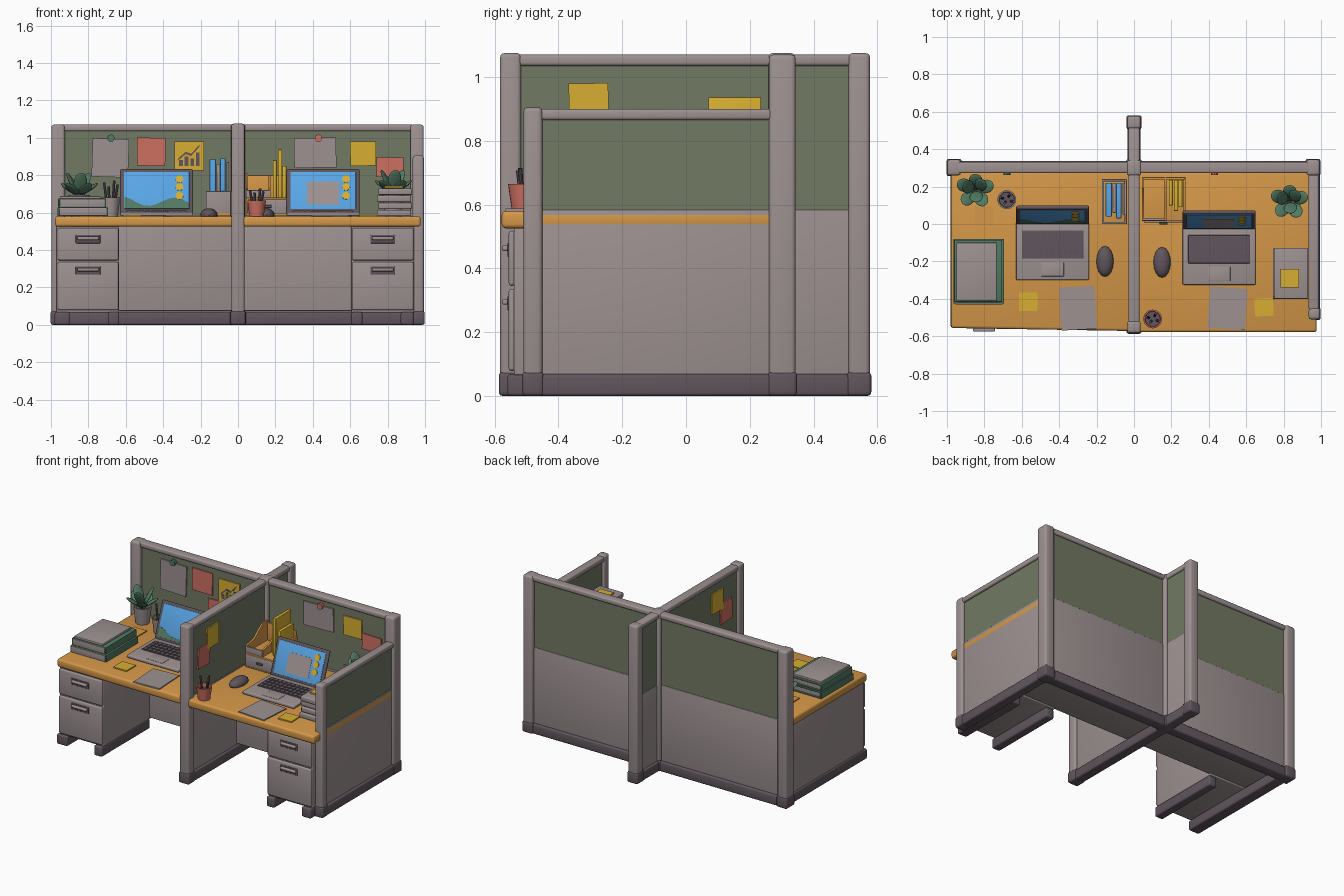
import bpy, bmesh, math
from mathutils import Matrix, Vector

if "Cube" in bpy.data.objects:
    bpy.data.objects.remove(bpy.data.objects["Cube"])

MATS = {}
for n, c in {"warm_grey": (.34, .285, .285), "dark_grey": (.118, .092, .11), "sage_panel": (.165, .192, .125),
             "wood": (.66, .31, .065), "yellow": (.68, .43, .032), "coral": (.61, .16, .12),
             "blue": (.1, .38, .79), "leaf_green": (.085, .195, .125)}.items():
    MATS[n] = bpy.data.materials.new(n)
    MATS[n].diffuse_color = (*c, 1)
G, D, S, W, Y, R, B, L = MATS.values()
I = Matrix.Identity(4)
T = Matrix.Translation


def finish(name, bm, mats, M=I):
    bmesh.ops.recalc_face_normals(bm, faces=bm.faces)
    me = bpy.data.meshes.new(name)
    bm.to_mesh(me)
    bm.free()
    for m in mats:
        me.materials.append(m)
    me.shade_smooth()
    me.set_sharp_from_angle(angle=math.radians(35))
    ob = bpy.data.objects.new(name, me)
    ob.matrix_world = M
    bpy.context.collection.objects.link(ob)
    return ob


def box(name, x0, x1, y0, y1, z0, z1, mat, bev=.006, M=I):
    bm = bmesh.new()
    bmesh.ops.create_cube(bm, size=1)
    for v in bm.verts:
        v.co = ((x0 + x1) / 2 + v.co.x * (x1 - x0), (y0 + y1) / 2 + v.co.y * (y1 - y0),
                (z0 + z1) / 2 + v.co.z * (z1 - z0))
    if bev:
        bmesh.ops.bevel(bm, geom=bm.edges[:], offset=bev, segments=3, affect='EDGES', profile=.5)
    return finish(name, bm, [mat], M)


def prism(name, pts, depth, mat, M=I):
    """Polygon in local x/y, extruded along local z."""
    bm = bmesh.new()
    f = bm.faces.new([bm.verts.new((x, y, 0)) for x, y in pts])
    g = bmesh.ops.extrude_face_region(bm, geom=[f])["geom"]
    bmesh.ops.translate(bm, vec=(0, 0, depth), verts=[v for v in g if isinstance(v, bmesh.types.BMVert)])
    return finish(name, bm, [mat], M)


def cup(name, x, y, r0, r1, h, mat, inner, z=.58):
    bm = bmesh.new()
    bmesh.ops.create_cone(bm, cap_ends=True, segments=24, radius1=r0, radius2=r1, depth=h)
    top = max(bm.faces, key=lambda f: f.calc_center_median().z)
    bmesh.ops.inset_individual(bm, faces=[top], thickness=.008)
    bmesh.ops.inset_individual(bm, faces=[top], thickness=.002, depth=-.025)
    top.material_index = 1
    finish(name, bm, [mat, inner], T((x, y, z + h / 2)))


def rod(name, p, q, r, mat):
    bm = bmesh.new()
    p, q = Vector(p), Vector(q)
    bmesh.ops.create_cone(bm, cap_ends=True, segments=10, radius1=r, radius2=r, depth=(q - p).length)
    finish(name, bm, [mat], T((p + q) / 2) @ (q - p).to_track_quat('Z', 'Y').to_matrix().to_4x4())


def ball(name, size, mat, M):
    bm = bmesh.new()
    bmesh.ops.create_uvsphere(bm, u_segments=16, v_segments=10, radius=1)
    bmesh.ops.scale(bm, vec=size, verts=bm.verts)
    finish(name, bm, [mat], M)


def rz(x, y, z, deg):
    return T((x, y, z)) @ Matrix.Rotation(math.radians(deg), 4, 'Z')


# Partition posts with dark shoes
for n, x, y, rx, ry, h in [("back_left", -.962, .302, .036, .042, 1.07), ("back_right", .957, .302, .036, .042, 1.07),
                           ("centre", 0, .3, .038, .042, 1.075), ("divider_front", 0, -.55, .036, .033, 1.075),
                           ("divider_back", 0, .543, .036, .034, 1.075), ("side_front", .964, -.48, .03, .03, .905)]:
    box(n + "_post", x - rx, x + rx, y - ry, y + ry, .03, h, G, .014)
    box(n + "_shoe", x - rx - .004, x + rx + .004, y - ry - .004, y + ry + .004, 0, .075, D, .012)


def partition(name, x0, x1, y0, y1, h, t):
    """Green over grey panel with top rail and skirting; t shrinks panels across their thickness."""
    tx, ty = (t, 0) if x1 - x0 < y1 - y0 else (0, t)
    a = (x0 + tx, x1 - tx, y0 + ty, y1 - ty)
    box(name + "_fabric", *a, .57, h - .02, S, 0)
    b = (x0 + tx * .8, x1 - tx * .8, y0 + ty * .8, y1 - ty * .8)
    box(name + "_lower_panel", *b, .04, .583, G, .003)
    box(name + "_top_rail", x0, x1, y0, y1, h - .035, h, G, .01)
    box(name + "_skirting", x0 - tx * .4, x1 + tx * .4, y0 - ty * .4, y1 + ty * .4, 0, .068, D, .01)


partition("back_left", -.95, -.02, .272, .332, 1.07, .014)
partition("back_right", .02, .94, .272, .332, 1.07, .014)
partition("divider", -.03, .03, -.53, .53, 1.07, .012)
partition("side", .934, .988, -.46, .27, .9, .014)

# Desktops with rounded front corners, pedestals, drawers, feet
for n, x0, x1, yl, yr in [("left", -.978, -.015, -.556, -.572), ("right", .015, .977, -.578, -.578)]:
    ob = box(n + "_desktop", x0, x1, -.572, .28, .525, .58, W, .014)
    for v in ob.data.vertices:      # slight skew of the front edge
        if v.co.y < -.5:
            v.co.y += .572 + yl + (yr - yl) * (v.co.x - x0) / (x1 - x0)
box("left_end_panel", -.972, -.945, -.53, .29, .05, .53, G, .004)
box("left_end_skirting", -.98, -.9, -.555, .28, 0, .068, D, .01)
box("right_end_foot", .87, .94, -.56, -.04, 0, .068, D, .01)
box("left_knee_block", -.96, -.015, -.045, .285, .075, .53, G, .004)
box("right_knee_block", .015, .95, -.045, .285, .075, .53, G, .004)
for side, x0, x1 in [("left", -.968, -.635), ("right", .605, .942)]:
    c = (x0 + x1) / 2
    box(side + "_pedestal", x0, x1, -.54, -.03, .065, .53, G)
    fx = x1 - .06 if side == "left" else x0
    box(side + "_inner_foot", fx, fx + .06, -.56, -.04, 0, .068, D, .01)
    for k, z0, z1, hz in [("upper", .345, .518, .458), ("lower", .078, .335, .29)]:
        box(f"{side}_{k}_drawer", x0 + .004, x1 - .004, -.556, -.535, z0, z1, G, .009)
        box(f"{side}_{k}_handle_plate", c - .066, c + .066, -.56, -.553, hz - .022, hz + .022, D, .003)
        box(f"{side}_{k}_handle", c - .058, c + .058, -.576, -.556, hz - .004, hz + .014, G, .006)


# Laptops
def laptop(side, x, y, picture):
    n = side + "_laptop_"
    box(n + "base", x - .195, x + .195, y - .3, y + .01, .582, .604, G, .007)
    box(n + "keyboard", x - .165, x + .165, y - .185, y - .035, .6, .607, D, .002)
    for r in range(4):
        for k in range(10):
            kx, ky = x - .158 + k * .0318, y - .18 + r * .036
            box(n + "key", kx, kx + .028, ky, ky + .03, .605, .611, D, 0)
    box(n + "touchpad", x - .06, x + .06, y - .28, y - .205, .6, .606, G, .002)
    M = T((x, y, .598)) @ Matrix.Rotation(math.radians(-20), 4, 'X')
    box(n + "lid", -.195, .195, -.004, .016, 0, .25, D, .008, M)
    box(n + "screen", -.175, .175, -.007, 0, .02, .232, B, .002, M)
    P = M @ T((0, -.006, 0)) @ Matrix.Rotation(math.radians(90), 4, 'X')   # local x/y on the screen
    for v in (.19, .145, .095):
        prism(n + "icon", [(.122 + .021 * math.cos(a * math.pi / 6), v + .021 * math.sin(a * math.pi / 6))
                           for a in range(12)], .004, Y, P)
    if picture:
        hill = [(-.173 + i * .0346, .066 + .026 * math.cos(i * .75 + .4) - i * .001) for i in range(11)]
        prism(n + "hill", [(-.173, .021)] + hill + [(.173, .021)], .003, L, P)
    else:
        prism(n + "window", [(-.085, .045), (.085, .045), (.085, .175), (-.085, .175)], .003, G, P)


laptop("left", -.435, .0, True)
laptop("right", .455, -.025, False)
for n, x, y in [("left", -.155, -.2), ("right", .15, -.205)]:
    ball(n + "_mouse", (.046, .082, .035), D, T((x, y, .588)))

# Loose sheets and sticky notes on the desks
for n, x, y, z, w, h, a, m in [("left_sheet", -.3, -.45, .581, .19, .23, 3, G), ("right_sheet", .5, -.45, .581, .2, .22, -4, G),
                               ("left_sticky", -.565, -.415, .582, .1, .1, 0, Y), ("right_sticky", .695, -.445, .582, .1, .095, 3, Y),
                               ("coaster", -.8, .04, .581, .1, .1, 0, W), ("stack_sticky", .832, -.29, .735, .1, .1, 0, Y)]:
    box(n, -w / 2, w / 2, -h / 2, h / 2, -.003, .006, m, 0, rz(x, y, z, a))

# Book and paper stacks
for i, (x0, x1, y0, y1, z) in enumerate([(-.965, -.695, -.43, -.08, .581), (-.962, -.705, -.42, -.085, .628)]):
    box("book_back_cover", x0, x1, y0 + .004, y1, z, z + .008, L, .003)
    box("book_pages", x0 + .01, x1 - .008, y0, y1 - .008, z + .002, z + .043, G, .002)
    box("book_front_cover", x0, x1, y0 + .004, y1, z + .037, z + .046, L, .003)
    for s in (x0, x1 - .01):
        box("book_spine", s, s + .01, y0 + .004, y1, z, z + .046, L, .003)
box("report", -.95, -.735, -.41, -.1, .672, .688, G, .004)
for i in range(4):
    box("paper_tray_stack", .742 + .008 * (i % 2), .925 + .006 * (i % 2), -.4 + .006 * (i % 3), -.14 + .004 * i,
        .581 + i * .038, .615 + i * .038, G, .006)


# Plants
def plant(n, x, y, h):
    cup(n + "_pot", x, y, .044, .058, h, G, D)
    z = .58 + h
    for i in range(8):
        az, el = (i * 72 + 15, 35) if i < 5 else (i * 120 + 40, 62)
        M = rz(x, y, z - .01, az) @ Matrix.Rotation(math.radians(-el), 4, 'Y')
        ln = .05 if i < 5 else .06
        if 60 < az % 360 < 130:
            ln = .038
        ball(n + "_leaf", (ln, .036, .009), L, M @ T((ln + .025, 0, 0)))
        rod(n + "_stem", (x, y, z - .03), M @ Vector((.05, 0, 0)), .005, L)


plant("left_plant", -.85, .185, .115)
plant("right_plant", .83, .125, .13)

# Pencil cups
for n, x, y, h, m, k in [("grey_cup", -.68, .13, .1, G, 1), ("coral_cup", .1, -.508, .085, R, .7)]:
    cup(n, x, y, .038, .05, h, m, D)
    for i, (dx, dy, t) in enumerate([(-.03, .01, .08), (.015, .025, .09), (.03, -.01, .07), (-.01, -.015, .06)]):
        rod(n + "_pencil", (x + dx * .5, y + dy * .5, .6), (x + dx * 1.2, y + dy * 1.2, .58 + h + t * k), .007, D)

# Left file box with binders
box("file_box_floor", -.17, -.04, .0, .24, .581, .6, W, .003)
for a in [(-.172, -.16, 0, .24), (-.05, -.038, 0, .24), (-.17, -.04, 0, .012), (-.17, -.04, .228, .24)]:
    box("file_box_wall", *a, .581, .715, G, .003)
for x, w, y0, z1, m in [(-.135, .034, .04, .885, B), (-.105, .02, .06, .86, G), (-.081, .028, .03, .89, B), (-.054, .014, .05, .87, G)]:
    box("binder", x - w / 2, x + w / 2, y0, .22, .6, z1, m, .004)

# Right wooden organiser with a drawer and folders
box("organiser_drawer_unit", .042, .275, .015, .25, .581, .68, W, .004)
box("organiser_drawer", .052, .265, .008, .03, .592, .67, G, .005)
box("organiser_knob", .135, .18, -.002, .01, .625, .64, D, .004)
YZ = Matrix(((0, 0, 1, 0), (1, 0, 0, 0), (0, 1, 0, 0), (0, 0, 0, 1)))   # local x,y,z to world y,z,x
for x, k in [(.042, .81), (.163, .8), (.263, .76)]:
    prism("organiser_side", [(.02, .675), (.25, .675), (.25, k), (.19, k), (.1, .74), (.02, .725)], .012, W, T((x, 0, 0)) @ YZ)
box("organiser_back", .044, .273, .238, .25, .67, .8, W, .003)
box("organiser_front", .044, .17, .018, .03, .675, .72, G, .003)
for x, y0, z1 in [(.197, .1, .88), (.225, .07, .937), (.248, .09, .85)]:
    box("folder", x - .011, x + .011, y0, .235, .68, z1, Y, .003)

# Pinned notes on the back partition
for n, x0, x1, z0, z1, m, a in [("left_paper", -.78, -.585, .79, .995, G, 2), ("left_coral", -.54, -.388, .85, 1, R, 1),
                                ("chart", -.34, -.182, .825, .98, Y, 0), ("low_coral", -.42, -.3, .73, .825, R, -2),
                                ("right_paper", .3, .525, .84, 1, G, -1), ("right_yellow", .6, .738, .85, .98, Y, -1),
                                ("right_coral", .74, .885, .79, .895, R, 1)]:
    w, h = (x1 - x0) / 2, (z1 - z0) / 2
    box(n + "_note", -w, w, -.004, .004, -h, h, m, 0,
        T(((x0 + x1) / 2, .281, (z0 + z1) / 2)) @ Matrix.Rotation(math.radians(a), 4, 'Y'))
for x, m in [(-.68, L), (.43, R)]:
    rod("pin", (x, .262, .998), (x, .285, .998), .02, m)
for i, h in enumerate([.03, .05, .04, .07]):
    box("chart_bar", -.315 + i * .03, -.295 + i * .03, .274, .28, .85, .85 + h, D, 0)
prism("chart_line", [(-.32, .89), (-.28, .925), (-.25, .915), (-.205, .965), (-.205, .953), (-.25, .903), (-.28, .913), (-.32, .878)],
      .004, D, T((0, .278, 0)) @ Matrix.Rotation(math.radians(90), 4, 'X'))

# Notes on both sides of the divider
for s in (-1, 1):
    for n, y, z, m, a in [("yellow", -.305, .91, Y, 1), ("coral", -.4, .81, R, -3)]:
        box(f"divider_{n}_note", -.005, .005, -.062, .062, -.07, .07, m, 0,
            T((s * .022, y, z)) @ Matrix.Rotation(math.radians(a), 4, 'X'))

for m in bpy.data.materials:
    if m.users and not m.is_grease_pencil:
        m.use_nodes = True
        m.node_tree.nodes["Principled BSDF"].inputs["Base Color"].default_value = m.diffuse_color
